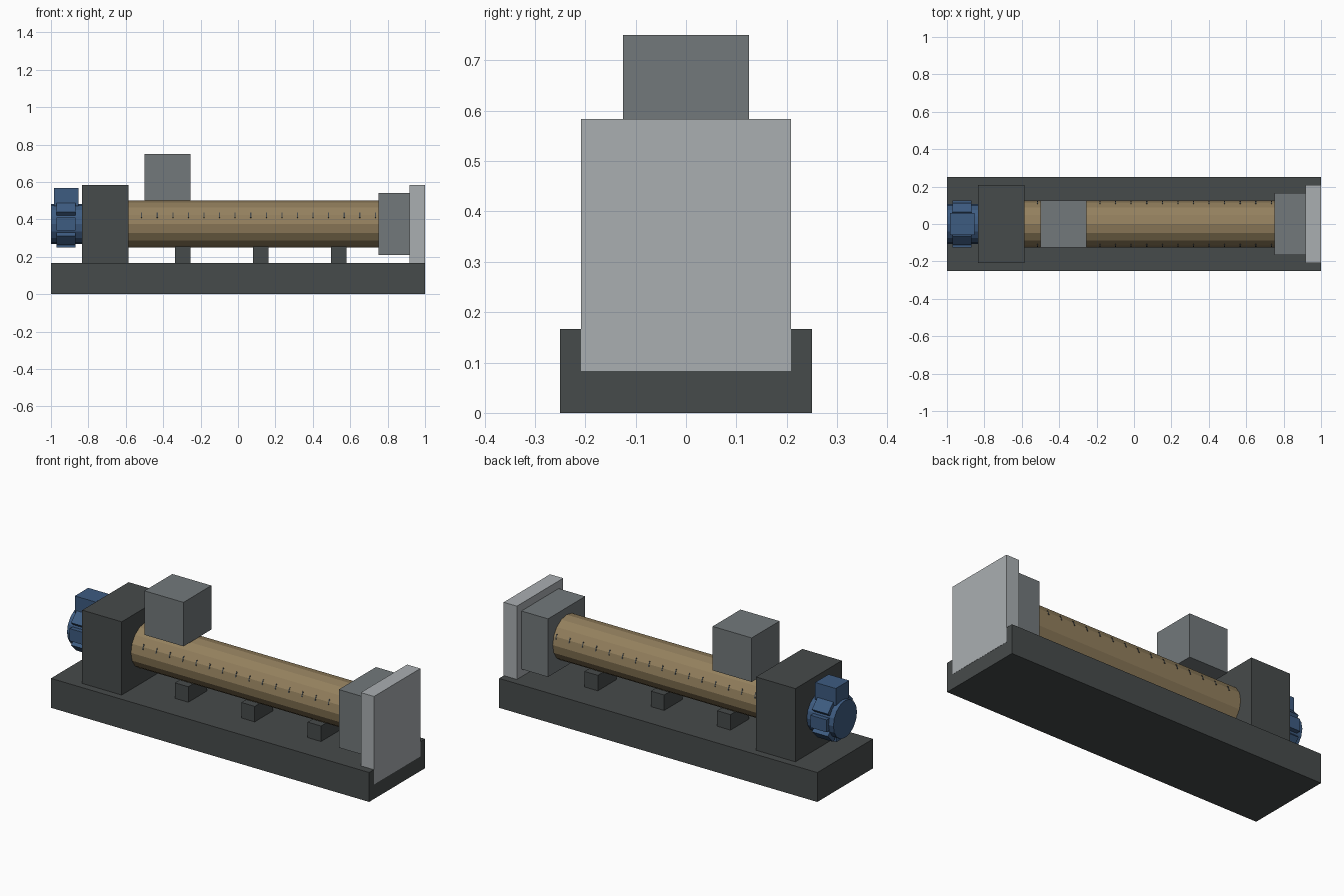
import bpy
import bmesh
from math import cos, sin, tau, radians
from mathutils import Matrix, Vector

old = bpy.data.objects.get("Cube")
if old:
    bpy.data.objects.remove(old, do_unlink=True)


def material(name, rgb):
    col = [(c / 255) ** 2.2 for c in rgb] + [1.0]
    m = bpy.data.materials.new(name)
    m.use_nodes = True
    m.diffuse_color = col
    m.node_tree.nodes["Principled BSDF"].inputs["Base Color"].default_value = col
    return m


DARK = material("dark steel", (72, 76, 76))
GREY = material("mid grey", (114, 120, 122))
LIGHT = material("light grey", (168, 173, 176))
BROWN = material("bronze", (146, 127, 94))
BLUE = material("motor blue", (64, 92, 128))

AXIS_Z = 0.375  # height of the barrel and motor axis


def finish(bm, name, mat):
    bmesh.ops.recalc_face_normals(bm, faces=bm.faces)
    me = bpy.data.meshes.new(name)
    bm.to_mesh(me)
    bm.free()
    me.materials.append(mat)
    ob = bpy.data.objects.new(name, me)
    bpy.context.collection.objects.link(ob)
    return ob


def add_box(bm, size, matrix):
    bmesh.ops.create_cube(bm, size=1, matrix=matrix @ Matrix.Diagonal((*size, 1)))


def box(name, x0, x1, half_y, z0, z1, mat):
    bm = bmesh.new()
    centre = Vector(((x0 + x1) / 2, 0, (z0 + z1) / 2))
    add_box(bm, (x1 - x0, 2 * half_y, z1 - z0), Matrix.Translation(centre))
    return finish(bm, name, mat)


def cylinder_x(name, x0, x1, radius, sides, mat):
    bm = bmesh.new()
    place = Matrix.Translation(((x0 + x1) / 2, 0, AXIS_Z)) @ Matrix.Rotation(radians(90), 4, 'Y')
    bmesh.ops.create_cone(bm, cap_ends=True, segments=sides, radius1=radius,
                          radius2=radius, depth=x1 - x0, matrix=place)
    return finish(bm, name, mat)


def around_axis(x, angle, radius):
    """Frame on the barrel axis, turned about x and pushed outwards."""
    spot = Matrix.Translation((x, cos(angle) * radius, AXIS_Z + sin(angle) * radius))
    return spot @ Matrix.Rotation(angle, 4, 'X')


# Base, gearbox and barrel supports
box("base", -1, 0.999, 0.25, 0, 0.167, DARK)
box("gearbox", -0.833, -0.585, 0.208, 0.167, 0.583, DARK)
for i in range(3):
    x = -0.296 + i * 0.417
    box(f"barrel_support_{i + 1}", x - 0.042, x + 0.042, 0.083, 0.167, 0.255, DARK)

# Barrel, feed hopper, die head and end plate
cylinder_x("barrel", -0.585, 0.75, 0.125, 16, BROWN)
box("feed_hopper", -0.5, -0.255, 0.125, 0.5, 0.75, GREY)
box("die_head", 0.75, 0.917, 0.167, 0.21, 0.54, GREY)
box("end_plate", 0.917, 1, 0.208, 0.083, 0.583, LIGHT)

# Thin dark marks along both sides of the barrel
bm = bmesh.new()
for i in range(16):
    for angle in (radians(22.5), radians(157.5)):
        add_box(bm, (0.006, 0.004, 0.03), around_axis(-0.515 + i * 0.0833, angle, 0.1235))
finish(bm, "barrel_marks", DARK)

# Motor body with a ring of ribs and a terminal box
cylinder_x("motor_body", -1, -0.833, 0.106, 16, BLUE)
bm = bmesh.new()
for i in range(8):
    add_box(bm, (0.1, 0.04, 0.07), around_axis(-0.92, tau * i / 8, 0.105))
finish(bm, "motor_ribs", BLUE)
box("terminal_box", -0.983, -0.853, 0.06, 0.47, 0.567, BLUE)
